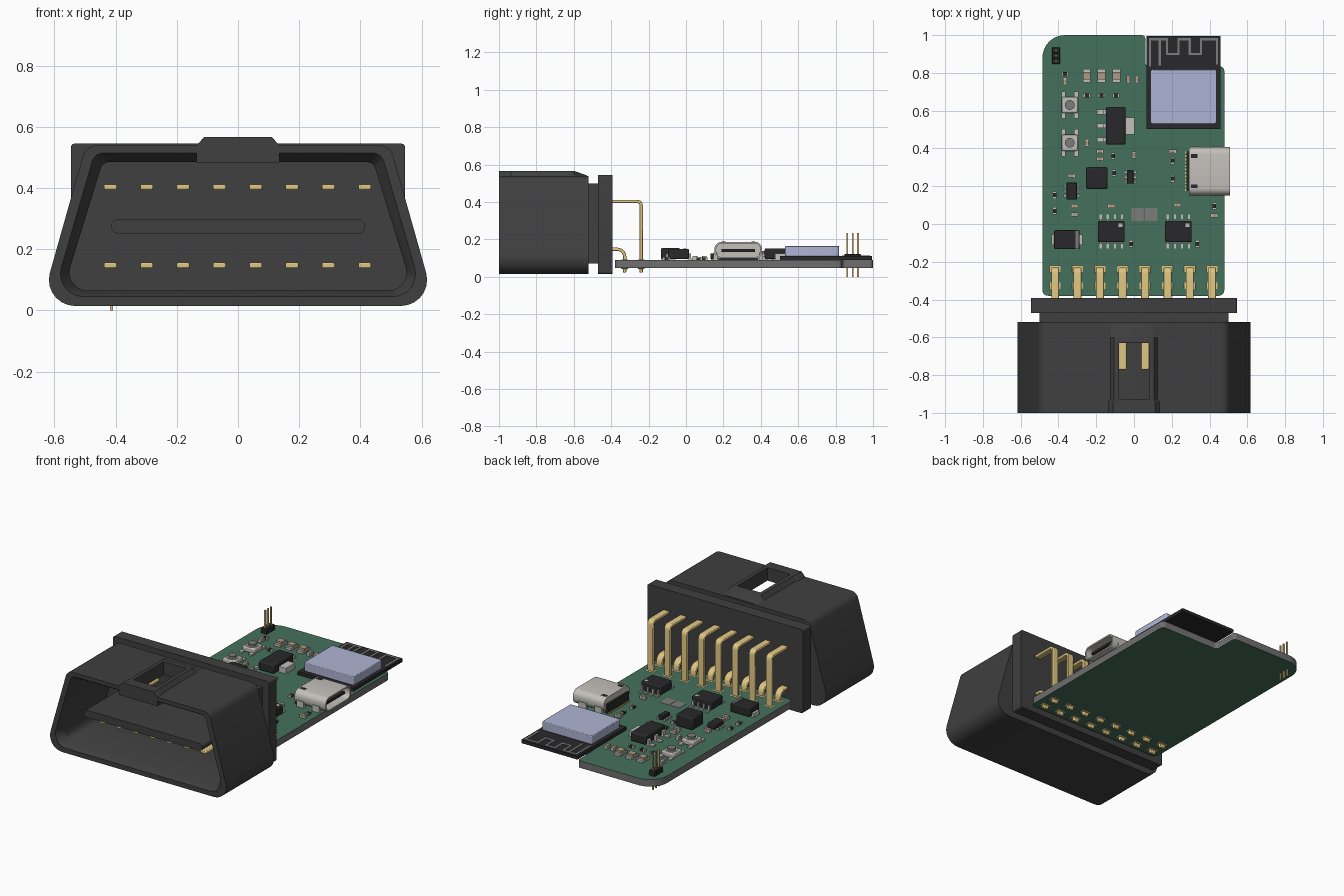
import bpy, bmesh, math
from mathutils import Vector

if "Cube" in bpy.data.objects:
    bpy.data.objects.remove(bpy.data.objects["Cube"])

def mat(name, r, g, b):
    m = bpy.data.materials.new(name)
    m.diffuse_color = (r, g, b, 1)
    m.use_nodes = True
    m.node_tree.nodes["Principled BSDF"].inputs["Base Color"].default_value = m.diffuse_color
    return m

BLACK = mat("black_plastic", .05, .05, .05)
DARK = mat("chip_black", .022, .022, .024)
GREEN = mat("solder_mask", .06, .165, .11)
CORE = mat("board_core", .16, .16, .16)
GOLD = mat("gold", .73, .56, .22)
METAL = mat("metal", .55, .53, .49)
SHIELD = mat("shield", .43, .46, .66)
TAN = mat("tan_ceramic", .42, .33, .22)
TRACE = mat("trace", .2, .2, .2)

def finish(name, bm, m, bevel=0):
    bmesh.ops.recalc_face_normals(bm, faces=bm.faces[:])
    me = bpy.data.meshes.new(name)
    bm.to_mesh(me)
    bm.free()
    me.materials.append(m)
    ob = bpy.data.objects.new(name, me)
    bpy.context.collection.objects.link(ob)
    if bevel:
        mod = ob.modifiers.new("bevel", 'BEVEL')
        mod.width, mod.segments, mod.limit_method = bevel, 2, 'ANGLE'
    return ob

def rounded(corners, seg=5):
    """corners: (u, v, radius) -> 2D outline with filleted corners"""
    out, n = [], len(corners)
    for i, (u, v, r) in enumerate(corners):
        p = Vector((u, v))
        if r == 0:
            out.append(p)
            continue
        a = (Vector(corners[i - 1][:2]) - p).normalized()
        b = (Vector(corners[(i + 1) % n][:2]) - p).normalized()
        half = a.angle(b) / 2
        c = p + (a + b).normalized() * (r / math.sin(half))
        s, e = p + a * (r / math.tan(half)) - c, p + b * (r / math.tan(half)) - c
        turn = s.angle_signed(e)
        for k in range(seg + 1):
            t = -turn * k / seg
            out.append(c + Vector((s.x * math.cos(t) - s.y * math.sin(t),
                                   s.x * math.sin(t) + s.y * math.cos(t))))
    return out

def rect(u0, u1, v0, v1, r):
    return rounded([(u0, v0, r), (u1, v0, r), (u1, v1, r), (u0, v1, r)])

def place(pts, axis, d):
    f = {'X': lambda p: (d, p[0], p[1]), 'Y': lambda p: (p[0], d, p[1]), 'Z': lambda p: (p[0], p[1], d)}
    return [f[axis](p) for p in pts]

def add_loft(bm, rings):
    vs = [[bm.verts.new(p) for p in r] for r in rings]
    n = len(vs[0])
    for a, b in zip(vs, vs[1:]):
        for i in range(n):
            bm.faces.new((a[i], a[(i + 1) % n], b[(i + 1) % n], b[i]))
    bm.faces.new(vs[0])
    bm.faces.new(vs[-1])

def loft(name, axis, steps, m, bevel=0):
    bm = bmesh.new()
    add_loft(bm, [place(p, axis, d) for p, d in steps])
    return finish(name, bm, m, bevel)

def boxes(name, items, m, bevel=0):
    """items: (x0, x1, y0, y1, z0, z1)"""
    bm = bmesh.new()
    for x0, x1, y0, y1, z0, z1 in items:
        q = [(x0, y0), (x1, y0), (x1, y1), (x0, y1)]
        add_loft(bm, [place(q, 'Z', z0), place(q, 'Z', z1)])
    return finish(name, bm, m, bevel)

def at(x, y, w, d, z0, z1):
    return (x - w / 2, x + w / 2, y - d / 2, y + d / 2, z0, z1)

def trapezoid(bottom, top, z0, z1, r0, r1):
    return rounded([(-bottom, z0, r0), (bottom, z0, r0), (top, z1, r1), (-top, z1, r1)], 7)

# connector shroud: hollow, with drafted cavity
outer = trapezoid(.645, .497, .015, .54, .085, .05)
mouth = trapezoid(.605, .468, .045, .515, .075, .04)
inner = trapezoid(.572, .442, .065, .485, .06, .03)
shroud = loft("connector_shroud", 'Y', [(outer, -.52), (outer, -1), (mouth, -1), (inner, -.95), (inner, -.56)], BLACK)

# raised latch tab with ramp on top of the shroud
def tab_ring(w, wt, z):
    return [(-w, .50), (w, .50), (w, .54), (wt, z), (-wt, z), (-w, .54)]
tab = loft("latch_tab", 'Y', [(tab_ring(.135, .11, .567), -1), (tab_ring(.135, .11, .567), -.94),
                             (tab_ring(.125, .105, .567), -.93), (tab_ring(.125, .105, .567), -.6),
                             (tab_ring(.125, .08, .542), -.53)], BLACK)
cutter = boxes("slot_cutter", [(-.08, .08, -.93, -.63, .45, .7)], BLACK)
cutter.hide_render = True
for ob in (shroud, tab):
    mod = ob.modifiers.new("slot", 'BOOLEAN')
    mod.operation, mod.object, mod.solver = 'DIFFERENCE', cutter, 'EXACT'
    bpy.context.view_layer.objects.active = ob
    bpy.ops.object.modifier_apply(modifier="slot")
bpy.data.objects.remove(cutter)
boxes("latch_lip", [(-.135, .135, -1, -.935, .483, .52)], BLACK)

# neck, rear flange and centre tongue
boxes("connector_neck", [(-.5, .5, -.53, -.46, .07, .5)], BLACK)
loft("connector_flange", 'Y', [(rect(-.546, .546, .015, .545, .012), y) for y in (-.47, -.392)], BLACK)
loft("centre_tongue", 'Y', [(rect(-.415, .415, .252, .298, .022), y) for y in (-.95, -.55)], BLACK)

# two rows of bent contacts
def pin_outline(z, y, r):
    t = .009
    return rounded([(-.77, z + t, 0), (y + t, z + t, r + .018), (y + t, .022, 0),
                    (y - t, .022, 0), (y - t, z - t, r), (-.77, z - t, 0)], 6)
pin_x = [-.417 + i * .1187 for i in range(8)]
for name, z, y, r in (("upper_pins", .403, -.24, .012), ("lower_pins", .147, -.328, .03)):
    bm = bmesh.new()
    for x in pin_x:
        add_loft(bm, [place(pin_outline(z, y, r), 'X', x + s) for s in (-.021, .021)])
    finish(name, bm, GOLD, .004)
boxes("pin_pads", [at(x, y, .06, .04, .043, .092) for x in pin_x for y in (-.24, -.328)], GOLD, .004)

# circuit board with module notch, green faces and grey edge
ol = rounded([(-.485, -.38, .03), (.478, -.38, .03), (.478, .835, .025), (.06, .835, .02),
              (.06, 1, .02), (-.485, 1, .12)], 8)
board = loft("circuit_board", 'Z', [(ol, .046), (ol, .09)], CORE)
board.data.materials.append(GREEN)
for p in board.data.polygons:
    p.material_index = int(abs(p.normal.z) > .5)

# radio module with shield can and antenna trace
boxes("radio_module_board", [(.065, .458, .503, .995, .09, .111)], DARK)
loft("radio_shield", 'Z', [(rect(.088, .438, .53, .818, .012), z) for z in (.11, .165)], SHIELD, .004)
path = [(.085, .84), (.085, .978), (.175, .978), (.175, .90), (.235, .90), (.235, .978), (.295, .978), (.295, .90),
        (.355, .90), (.355, .978), (.44, .978), (.44, .85)]
strips = [(min(a[0], b[0]) - .006, max(a[0], b[0]) + .006, min(a[1], b[1]) - .006, max(a[1], b[1]) + .006, .11, .113)
          for a, b in zip(path, path[1:])] + [(.13, .142, .84, .978, .11, .113)]
boxes("antenna_trace", strips, TRACE)

# usb socket: rounded hollow shell facing +x
so, si = rect(.152, .407, .097, .187, .038), rect(.161, .398, .106, .178, .03)
loft("usb_shell", 'X', [(so, .29), (so, .508), (si, .508), (si, .33)], METAL)
boxes("usb_tongue", [(.32, .49, .19, .37, .134, .15), (.278, .3, .175, .385, .09, .15)], DARK)
boxes("usb_legs", [at(x, y, .05, .02, .05, .13) for x in (.33, .44) for y in (.158, .401)], METAL)
boxes("usb_contacts", [at(.28, .18 + i * .018, .022, .009, .09, .096) for i in range(12)], GOLD)
boxes("usb_springs", [at(.318, y, .035, .02, .18, .1885) for y in (.2, .36)], DARK)

# small-outline chips with gull-wing leads
leads = []
for name, x, y in (("left_transceiver", -.12, -.04), ("right_transceiver", .235, -.04)):
    boxes(name, [at(x, y, .14, .112, .096, .15)], DARK, .006)
    boxes(name + "_dot", [at(x + .048, y + .033, .02, .02, .149, .151)], METAL)
    for i in range(4):
        for s in (-1, 1):
            lx = x - .056 + i * .0375
            leads += [at(lx, y + s * .073, .012, .034, .09, .097), at(lx, y + s * .06, .012, .012, .09, .125)]
boxes("regulator", [at(-.097, .52, .105, .2, .095, .152)], DARK, .008)
for dy in (-.073, 0, .073):
    leads += [at(-.178, .52 + dy, .035, .024, .09, .098), at(-.156, .52 + dy, .018, .024, .09, .125)]
leads += [at(-.022, .52, .05, .09, .09, .125), at(-.012, .52, .03, .055, .09, .1)]
boxes("power_chip", [at(-.33, .175, .055, .09, .095, .125)], DARK, .004)
boxes("small_chip", [at(-.02, .248, .035, .068, .093, .12)], DARK, .003)
for x, y, w in ((-.33, .175, .035), (-.02, .248, .024)):
    leads += [at(x + s * w, y + d, .016, .012, .09, .1) for s in (-1, 1) for d in (-.026, 0, .026)]
boxes("diode", [at(-.355, -.083, .135, .1, .095, .152)], DARK, .006)
boxes("diode_band", [at(-.302, -.083, .015, .098, .15, .153)], TRACE)
leads += [at(-.355 + s * .07, -.083, .025, .055, .09, .115) for s in (-1, 1)]
boxes("chip_leads", leads, METAL)
boxes("inductor", [at(-.197, .243, .115, .115, .093, .17)], DARK, .008)

# tactile switches
for name, y in (("reset_switch", .63), ("boot_switch", .43)):
    boxes(name + "_body", [at(-.34, y, .085, .085, .09, .122)], METAL, .006)
    boxes(name + "_feet", [at(-.34 + s * .034, y + t * .055, .022, .035, .09, .1)
                           for s in (-1, 1) for t in (-1, 1)], METAL)
    for part, r, z0, z1, m in (("_ring", .036, .12, .126, METAL), ("_button", .026, .12, .138, TRACE)):
        c = [(-.34 + r * math.cos(k * math.pi / 12), y + r * math.sin(k * math.pi / 12)) for k in range(24)]
        loft(name + part, 'Z', [(c, z0), (c, z1)], m)

# indicator lights
lx = (-.25, -.172, -.092)
boxes("light_bodies", [at(x, .785, .042, .04, .09, .118) for x in lx], TAN)
boxes("light_ends", [at(x, .785 + s * .027, .042, .018, .09, .105) for x in lx for s in (-1, 1)], METAL)

# resistors and capacitors: (x, y, upright)
res = [(-.365, .795, 0), (-.25, .68, 0), (-.172, .68, 0), (-.095, .68, 0), (-.11, .36, 1), (.205, .335, 1),
       (.205, .24, 1), (-.105, .27, 1), (.425, .095, 1), (-.42, .153, 1), (-.42, .07, 1), (-.015, -.105, 1), (.335, -.105, 1)]
cap = [(-.365, .755, 1), (-.03, .765, 1), (.015, .765, 1), (-.25, .43, 1), (-.18, .385, 0), (-.18, .345, 0), (0, .365, 1),
       (.205, .385, 0), (-.12, .095, 0), (.23, .1, 0), (.425, .045, 0), (-.315, .095, 0), (-.315, .05, 0), (-.33, .255, 0)]
for name, spots, m, h in (("resistor", res, DARK, .104), ("capacitor", cap, TAN, .11)):
    body, ends = [], []
    for x, y, up in spots:
        body.append(at(x, y, *((.02, .024) if up else (.024, .02)), .09, h))
        ends += [at(x + (0 if up else s * .015), y + (s * .015 if up else 0),
                    *((.021, .009) if up else (.009, .021)), .09, h + .001) for s in (-1, 1)]
    boxes(name + "_bodies", body, m)
    boxes(name + "_ends", ends, METAL)

# solder bridge pads
boxes("bridge_pads", [at(.055 + s * .036, .05, .066, .07, .09, .0915) for s in (-1, 1)], TRACE, .0005)

# serial pin header
hy = (.862, .891, .92)
boxes("header_base", [at(-.413, y, .042, .029, .09, .122) for y in hy], DARK, .003)
boxes("header_pins", [at(-.413, y, .009, .009, 0, .235) for y in hy], GOLD)

bpy.ops.object.select_all(action='SELECT')
bpy.context.view_layer.objects.active = board
bpy.ops.object.shade_smooth_by_angle(angle=math.radians(30))
